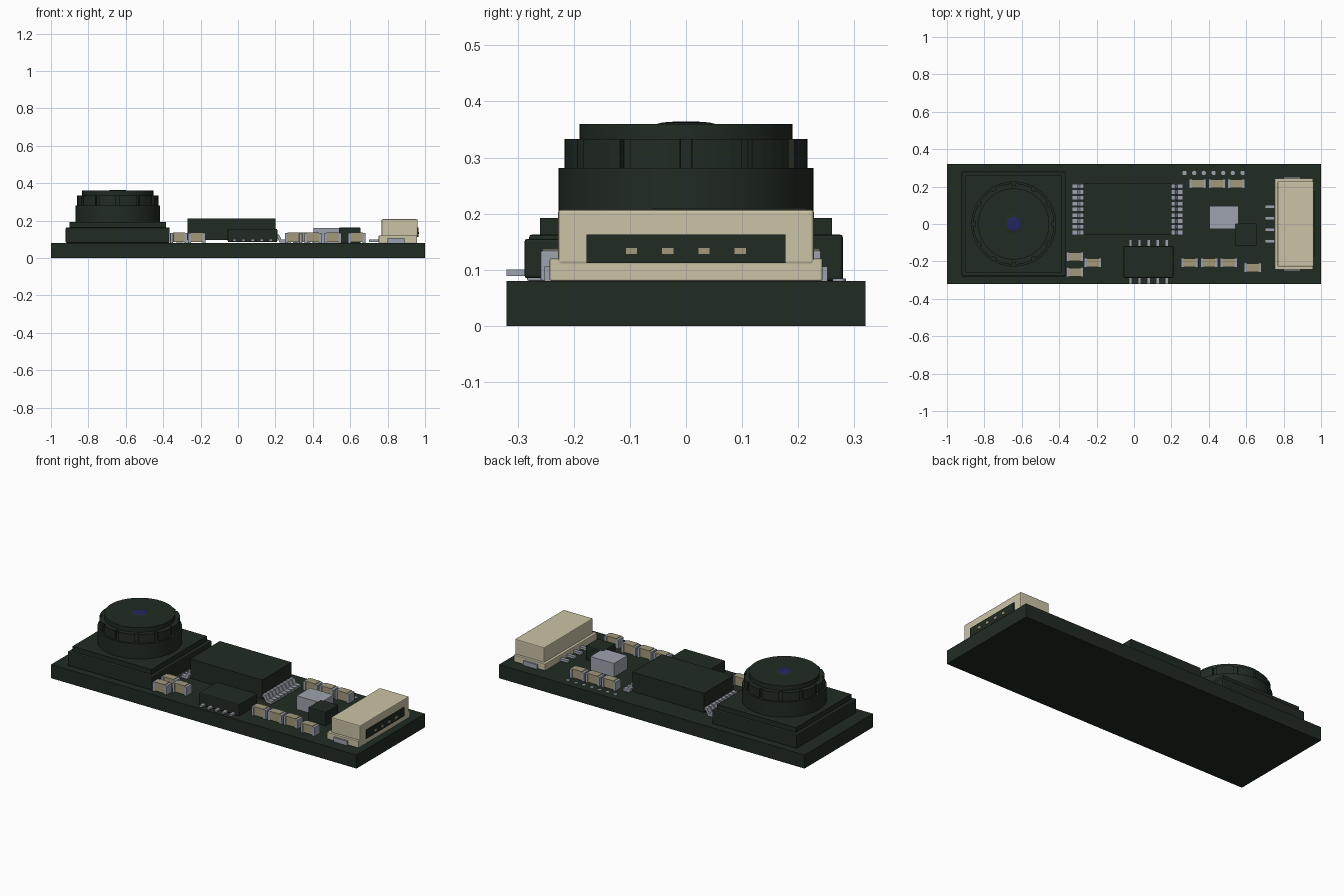
import bpy, bmesh, math

if "Cube" in bpy.data.objects:
    bpy.data.objects.remove(bpy.data.objects["Cube"])


def mat(name, rgb):
    m = bpy.data.materials.new(name)
    m.diffuse_color = (*rgb, 1)
    m.use_nodes = True
    m.node_tree.nodes["Principled BSDF"].inputs["Base Color"].default_value = m.diffuse_color
    return m


DARK = mat("dark green", (0.015, 0.024, 0.017))
CREAM = mat("cream plastic", (0.60, 0.55, 0.385))
METAL = mat("grey metal", (0.34, 0.37, 0.42))
TAN = mat("tan ceramic", (0.36, 0.32, 0.195))
NAVY = mat("navy glass", (0.016, 0.02, 0.11))


def finish(bm, name, material):
    bmesh.ops.recalc_face_normals(bm, faces=bm.faces)
    me = bpy.data.meshes.new(name)
    bm.to_mesh(me)
    bm.free()
    me.materials.append(material)
    ob = bpy.data.objects.new(name, me)
    bpy.context.collection.objects.link(ob)
    return ob


def box(name, x, y, z, material, bevel=0.0):
    """Box from (min, max) ranges."""
    bm = bmesh.new()
    bmesh.ops.create_cube(bm, size=1)
    for v in bm.verts:
        v.co = [r[0] + (c + 0.5) * (r[1] - r[0]) for c, r in zip(v.co, (x, y, z))]
    if bevel:
        bmesh.ops.bevel(bm, geom=bm.edges[:], offset=bevel, segments=2,
                        profile=0.5, affect='EDGES')
    return finish(bm, name, material)


def prism(name, pts, direction, material):
    """Extrude a closed 3D outline along a direction."""
    bm = bmesh.new()
    f = bm.faces.new([bm.verts.new(p) for p in pts])
    ext = bmesh.ops.extrude_face_region(bm, geom=[f])["geom"]
    bmesh.ops.translate(bm, vec=direction,
                        verts=[g for g in ext if isinstance(g, bmesh.types.BMVert)])
    return finish(bm, name, material)


def lathe(name, profile, cx, cy, material, n=64):
    """Revolve (radius, z) rings, capped at both ends."""
    bm = bmesh.new()
    rings = [[bm.verts.new((cx + r * math.cos(2 * math.pi * i / n),
                            cy + r * math.sin(2 * math.pi * i / n), z))
              for i in range(n)] for r, z in profile]
    for a, b in zip(rings, rings[1:]):
        for i in range(n):
            j = (i + 1) % n
            bm.faces.new((a[i], a[j], b[j], b[i]))
    bm.faces.new(rings[0][::-1])
    bm.faces.new(rings[-1])
    ob = finish(bm, name, material)
    bpy.context.view_layer.objects.active = ob
    ob.select_set(True)
    bpy.ops.object.shade_smooth_by_angle(angle=math.radians(30))
    ob.select_set(False)
    return ob


# Circuit board
box("circuit_board", (-1, 1), (-0.32, 0.32), (0, 0.08), DARK)

# Lens mount: two stepped square plates
LX = -0.643
box("lens_mount_base", (LX - 0.278, LX + 0.278), (-0.28, 0.28), (0.08, 0.163), DARK, 0.006)
box("lens_mount_step", (LX - 0.258, LX + 0.258), (-0.26, 0.26), (0.15, 0.192), DARK)

# Lens barrel, grip ring with notches, front cap and glass
lathe("lens_barrel", [(0.227, 0.19), (0.227, 0.281)], LX, 0, DARK)
grip = []
for k in range(12):
    a0 = math.radians(30 * k)
    for deg, r in ((-2.7, 0.205), (2.7, 0.205), (2.8, 0.217), (8.9, 0.217),
                   (15, 0.217), (21.1, 0.217), (27.2, 0.217)):
        a = a0 + math.radians(deg)
        grip.append((LX + r * math.cos(a), r * math.sin(a), 0.28))
prism("lens_grip_ring", grip, (0, 0, 0.053), DARK)
lathe("lens_front_cap", [(0.19, 0.33), (0.19, 0.36)], LX, 0, DARK)
lathe("lens_glass_rim", [(0.056, 0.359), (0.043, 0.362)], LX, 0, DARK, 32)
lathe("lens_glass", [(0.042, 0.3605), (0.036, 0.363), (0.02, 0.364)], LX, 0, NAVY, 32)

# Large chip with bent legs along both short sides
C0, C1 = -0.27, 0.2
box("large_chip", (C0, C1), (-0.06, 0.216), (0.095, 0.21), DARK)
for side, edge in ((-1, C0), (1, C1)):
    for i in range(9):
        y = -0.058 + i * 0.0309
        leg = [(0, 0.125), (0.02, 0.125), (0.032, 0.098), (0.062, 0.098),
               (0.062, 0.083), (0.022, 0.083), (0.01, 0.11), (0, 0.11)]
        prism("large_chip_leg", [(edge + side * d, y, z) for d, z in leg],
              (0, 0.025, 0), METAL)

# Small chip with flat legs
box("small_chip", (-0.055, 0.21), (-0.288, -0.118), (0.085, 0.155), DARK, 0.005)
for i in range(5):
    x = -0.019 + i * 0.0485
    for y in ((-0.32, -0.28), (-0.125, -0.082)):
        box("small_chip_leg", (x - 0.009, x + 0.009), y, (0.089, 0.1), METAL)

# Sensor block and little dark part beside it
box("metal_block", (0.404, 0.56), (-0.028, 0.095), (0.08, 0.16), METAL)
box("dark_block", (0.54, 0.655), (-0.115, 0.003), (0.08, 0.162), DARK, 0.004)

# Surface capacitors: ceramic middle with metal ends
caps = [(0.34, 0.215), (0.444, 0.215), (0.547, 0.215),
        (0.297, -0.208), (0.402, -0.208), (0.506, -0.208), (0.635, -0.233),
        (-0.22, -0.208), (-0.316, -0.176), (-0.316, -0.257)]
for x, y in caps:
    box("capacitor_body", (x - 0.032, x + 0.032), (y - 0.023, y + 0.023), (0.085, 0.137), TAN)
    for s in (-1, 1):
        box("capacitor_end", sorted((x + s * 0.03, x + s * 0.047)),
            (y - 0.026, y + 0.026), (0.08, 0.134), METAL, 0.003)

# Row of solder pads near the back edge
for i in range(7):
    lathe("solder_pad", [(0.012, 0.08), (0.012, 0.084)], 0.27 + i * 0.0517, 0.273, METAL, 12)

# Cable connector: wide foot, tall housing, dark slot with contacts
box("connector_foot", (0.752, 0.958), (-0.243, 0.243), (0.08, 0.12), CREAM, 0.003)
box("connector_housing", (0.768, 0.96), (-0.228, 0.228), (0.11, 0.207), CREAM, 0.005)
box("connector_slot", (0.957, 0.965), (-0.177, 0.177), (0.112, 0.163), DARK)
for i in range(4):
    y = -0.097 + i * 0.0645
    box("connector_contact", (0.963, 0.968), (y - 0.011, y + 0.011), (0.127, 0.14), TAN)
    y = -0.092 + i * 0.0615
    box("connector_leg", (0.7, 0.76), (y - 0.01, y + 0.01), (0.085, 0.099), METAL)
for y in ((-0.252, -0.235), (0.235, 0.252)):
    box("connector_tab", (0.8, 0.89), y, (0.08, 0.106), METAL)
